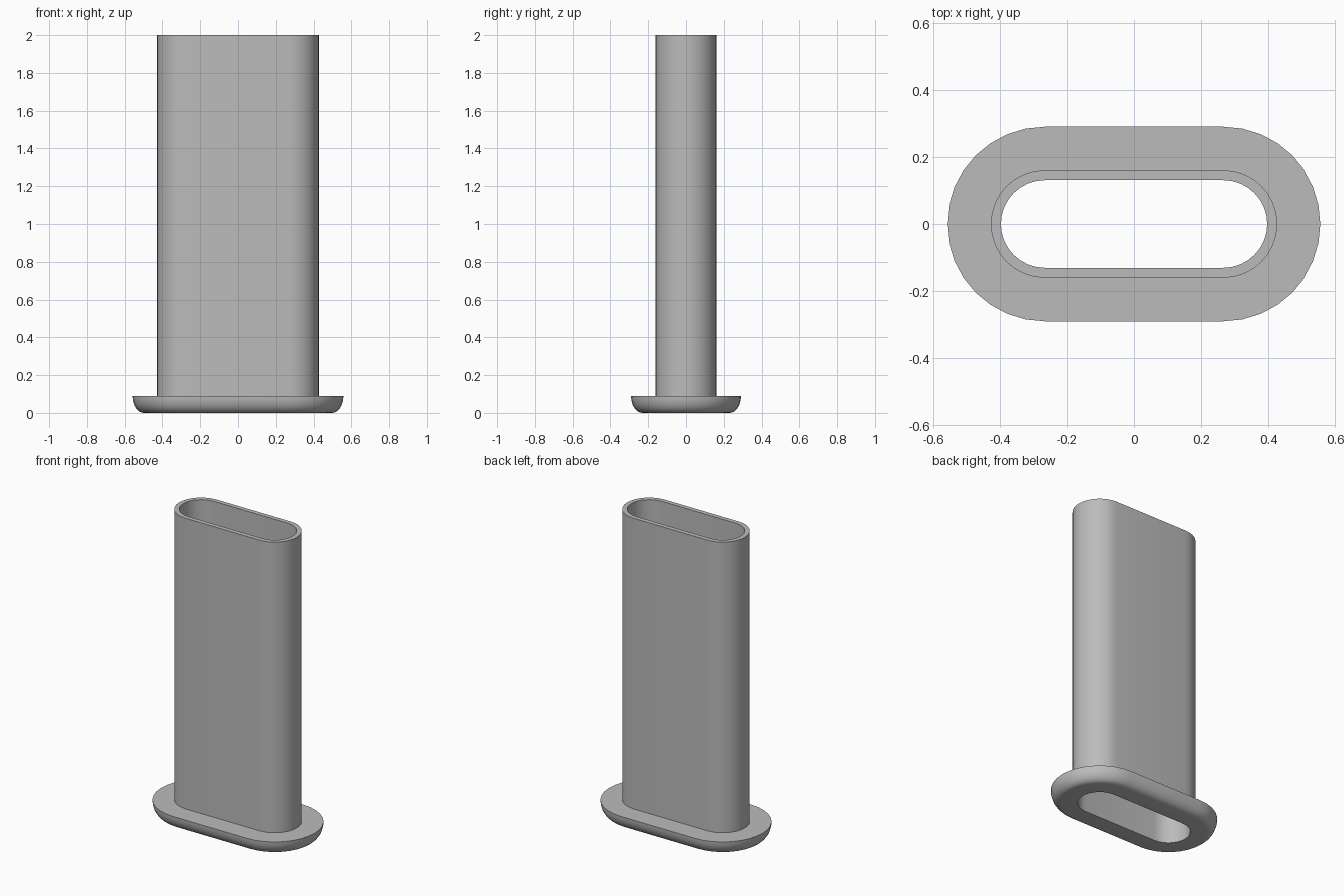
import bpy
import bmesh
import math

cube = bpy.data.objects.get("Cube")
if cube:
    bpy.data.objects.remove(cube, do_unlink=True)

HALF_STRAIGHT = 0.267   # centre of each rounded end
ARC_STEPS = 16
BORE, WALL, RIM = 0.131, 0.161, 0.291
HEIGHT, FLANGE_TOP = 2.0, 0.09
ROUND_WIDTH = 0.06

grey = bpy.data.materials.new("plain grey")
grey.use_nodes = True
colour = (0.5, 0.5, 0.5, 1)
grey.diffuse_color = colour
grey.node_tree.nodes["Principled BSDF"].inputs["Base Color"].default_value = colour


def slot_loop(bm, radius, z):
    """Ring of vertices around a straight-sided, round-ended slot."""
    ring = []
    for side in (1, -1):
        for i in range(ARC_STEPS + 1):
            a = math.pi * (i / ARC_STEPS - 0.5)
            x = side * (HALF_STRAIGHT + radius * math.cos(a))
            ring.append(bm.verts.new((x, side * radius * math.sin(a), z)))
    return ring


def sweep_profile(name, profile):
    """Carry a closed (radius, height) profile around the slot."""
    bm = bmesh.new()
    rings = [slot_loop(bm, r, z) for r, z in profile]
    for k, lower in enumerate(rings):
        upper = rings[(k + 1) % len(rings)]
        for i in range(len(lower)):
            j = (i + 1) % len(lower)
            bm.faces.new((lower[i], lower[j], upper[j], upper[i]))
    bmesh.ops.recalc_face_normals(bm, faces=bm.faces)
    mesh = bpy.data.meshes.new(name)
    bm.to_mesh(mesh)
    bm.free()
    mesh.materials.append(grey)
    obj = bpy.data.objects.new(name, mesh)
    bpy.context.collection.objects.link(obj)
    bpy.ops.object.select_all(action="DESELECT")
    obj.select_set(True)
    bpy.context.view_layer.objects.active = obj
    bpy.ops.object.shade_smooth_by_angle(angle=math.radians(35))
    return obj


# Rounded underside of the flange, from the bottom out to the rim
underside = []
for i in range(9):
    a = math.pi / 2 * i / 8
    underside.append((RIM - ROUND_WIDTH * (1 - math.sin(a)),
                      FLANGE_TOP * (1 - math.cos(a))))

# Hollow sleeve and flange as one continuous shell
sweep_profile("flanged_sleeve",
              [(BORE, 0)] + underside +
              [(WALL, FLANGE_TOP), (WALL, HEIGHT), (BORE, HEIGHT)])
